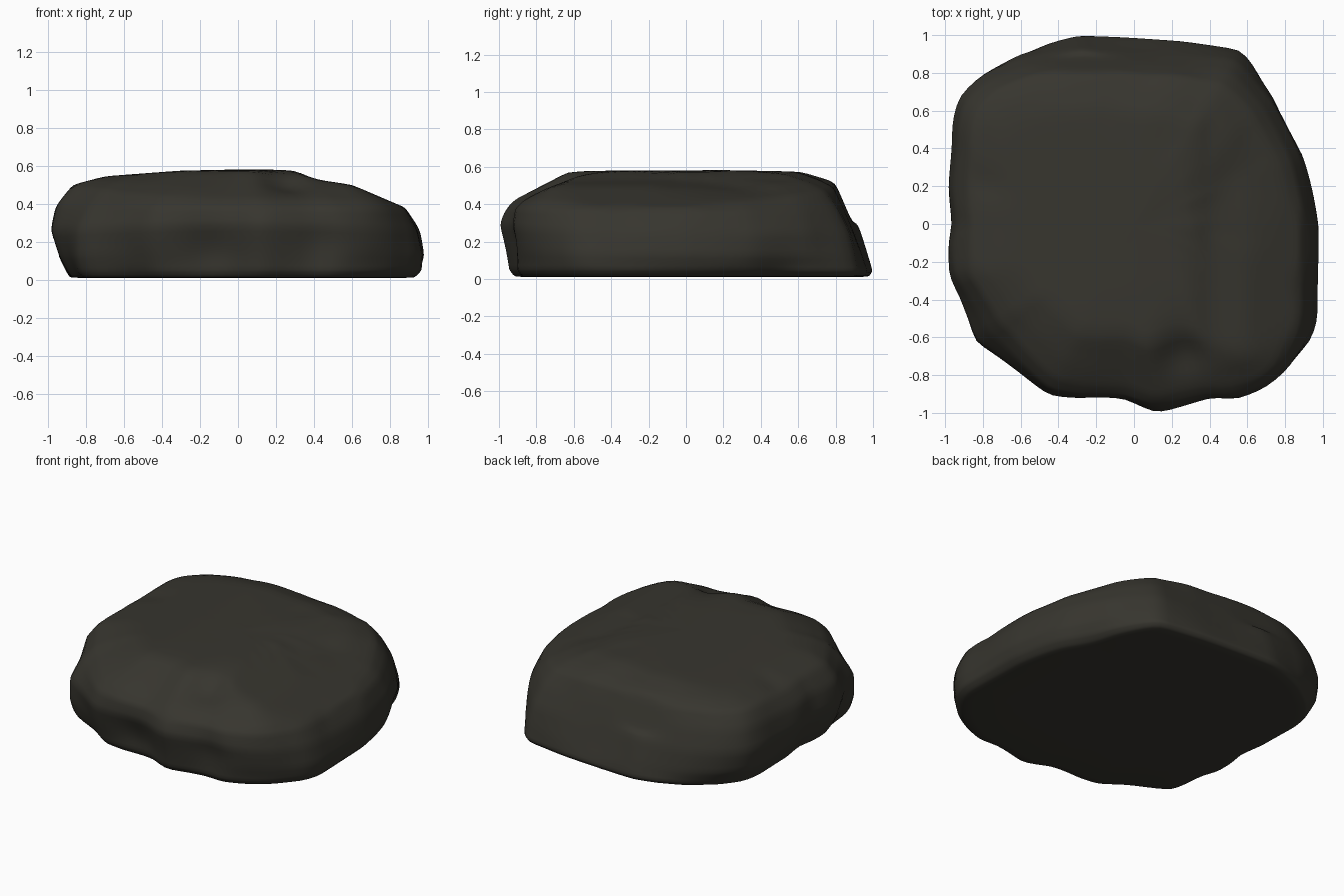
import bpy, bmesh, math
from mathutils import Vector, noise

if "Cube" in bpy.data.objects:
    bpy.data.objects.remove(bpy.data.objects["Cube"])

# Widest outline seen from above, counter-clockwise
OUTLINE = [(.97, 0), (.95, .12), (.90, .36), (.75, .68), (.61, .88), (.56, .925), (.25, .965),
           (-.30, 1.0), (-.45, .97), (-.62, .91), (-.81, .79), (-.93, .66), (-.965, .53),
           (-.985, .2), (-.965, 0), (-.985, -.12), (-.98, -.27), (-.92, -.39), (-.845, -.62),
           (-.60, -.79), (-.45, -.905), (-.28, -.935), (-.05, -.94), (.12, -1.0),
           (.27, -.96), (.40, -.935), (.53, -.945), (.69, -.87), (.81, -.78), (.95, -.61), (.985, -.5)]

# Side profiles, base to top: (inset from outline, height)
LEFT = [(.12, .012), (.10, .04), (.05, .12), (0, .26), (.03, .40), (.10, .495), (.20, .53), (.40, .56), (.65, .575)]
FRONT = [(.08, .012), (.05, .05), (.03, .15), (0, .29), (.03, .38), (.09, .43), (.20, .49), (.36, .575), (.65, .58)]
RIGHT = [(.06, .012), (.02, .05), (0, .13), (.02, .25), (.07, .36), (.13, .405), (.35, .485), (.55, .52), (.68, .575)]
BACK = [(.02, .012), (0, .04), (.03, .12), (.08, .25), (.135, .38), (.19, .495), (.26, .53), (.40, .575), (.65, .58)]

# Corner changes: angle, width, added inset per level
CORNERS = [(60, .16, (0, 0, 0, 0, .02, .04, .04, .02, 0)),
           (33, .24, (.05, .04, .01, -.02, -.01, 0, 0, 0, 0)),
           (-25, .20, (0, 0, .01, .03, .05, .06, .03, 0, 0)),
           (-48, .15, (0, 0, 0, 0, -.02, -.04, -.08, -.05, 0)),
           (139, .25, (0, 0, -.03, -.03, -.03, -.03, -.02, 0, 0)),
           (217, .22, (-.05, -.05, -.035, .01, .06, .07, .06, .04, .02))]

# Highest surface along x and along y
CAP_X = [(-1, .30), (-.95, .40), (-.87, .50), (-.70, .545), (-.30, .575), (.28, .585), (.40, .53), (.60, .50), (.88, .38), (1, .2)]
CAP_Y = [(-1, .31), (-.93, .42), (-.80, .49), (-.62, .585), (.60, .585), (.70, .56), (.80, .51), (.86, .37), (1, .06)]

# Dents: centre, radius, push
DENTS = [((.25, -.68, .52), .12, (0, .01, -.04)),
         ((.52, .24, .50), .13, (0, 0, -.02)),
         ((-.15, -.95, .15), .16, (0, .05, 0)),
         ((.45, -.95, .2), .12, (0, .03, 0)),
         ((-.8, .22, .53), .10, (0, 0, -.02))]
SEGMENTS, STEPS = 128, 4


def outline_radius(a):
    """Distance from centre to the outline in direction a."""
    d = Vector((math.cos(a), math.sin(a)))
    for i, p in enumerate(OUTLINE):
        p, q = Vector(p), Vector(OUTLINE[(i + 1) % len(OUTLINE)])
        e = q - p
        den = d.x * e.y - d.y * e.x
        if abs(den) < 1e-9:
            continue
        t = (p.x * e.y - p.y * e.x) / den
        s = (p.x * d.y - p.y * d.x) / den
        if t > 0 and -1e-6 <= s <= 1 + 1e-6:
            return t
    return 1.0


def profile_at(a, k):
    """Blend the four profiles by direction at level k."""
    c, s = math.cos(a), math.sin(a)
    i = min(int(k), len(LEFT) - 2)
    f = k - i
    mix = lambda p: Vector(p[i]).lerp(Vector(p[i + 1]), f)
    v = mix(RIGHT if c > 0 else LEFT) * c * c + mix(BACK if s > 0 else FRONT) * s * s
    for angle, width, add in CORNERS:
        off = math.remainder(a - math.radians(angle), 2 * math.pi)
        v.x += (add[i] * (1 - f) + add[i + 1] * f) * math.exp(-(off / width) ** 2)
    return v


def cap(table, t):
    """Height limit read from a table."""
    for (a, za), (b, zb) in zip(table, table[1:]):
        if t <= b:
            return za + (zb - za) * max(0, (t - a) / (b - a))
    return table[-1][1]


def weather(p):
    """Dents, gentle lumps and the height limits."""
    q = p.copy()
    for c, r, push in DENTS:
        q += Vector(push) * math.exp(-((p - Vector(c)).length / r) ** 2)
    if p.z > .06:
        out = Vector((p.x, p.y, 0)) * .5 + Vector((0, 0, .35 if p.z > .45 else 0))
        lump = noise.noise(p * 3.5 + Vector((4, 1, 7))) + .4 * noise.noise(p * 8)
        q += out * .012 * lump
    if p.z > .3:
        q.z = min(q.z, max(.3, cap(CAP_X, q.x)), max(.3, cap(CAP_Y, q.y)))
    return q


# Rock body: stacked rings
bm = bmesh.new()
angles = [2 * math.pi * i / SEGMENTS for i in range(SEGMENTS)]
radii = [outline_radius(a) * 1.006 for a in angles]
rings = []
base = [r - profile_at(a, 0).x for a, r in zip(angles, radii)]
for f in (.4, .8, .96):                              # underside
    rings.append([Vector((math.cos(a) * b * f, math.sin(a) * b * f, .01))
                  for a, b in zip(angles, base)])
for j in range((len(LEFT) - 1) * STEPS + 1):         # sides and shoulder
    ring = []
    for a, r in zip(angles, radii):
        v = profile_at(a, j / STEPS)
        ring.append(Vector((math.cos(a) * (r - v.x), math.sin(a) * (r - v.x), v.y)))
    rings.append(ring)
last = rings[-1]
for f in (.8, .6, .4, .2):                           # flat crown
    rings.append([Vector((p.x * f, p.y * f, .583 + (p.z - .583) * f)) for p in last])

grid = [[bm.verts.new(weather(p)) for p in ring] for ring in rings]
for lo, hi in zip(grid, grid[1:]):
    for i in range(SEGMENTS):
        n = (i + 1) % SEGMENTS
        bm.faces.new((lo[i], lo[n], hi[n], hi[i]))
bottom, top = bm.verts.new((0, 0, .01)), bm.verts.new((0, 0, .583))
for i in range(SEGMENTS):
    n = (i + 1) % SEGMENTS
    bm.faces.new((bottom, grid[0][n], grid[0][i]))
    bm.faces.new((top, grid[-1][i], grid[-1][n]))
for _ in range(2):
    bmesh.ops.smooth_vert(bm, verts=bm.verts, factor=.4, use_axis_x=True, use_axis_y=True, use_axis_z=True)
bmesh.ops.recalc_face_normals(bm, faces=bm.faces)
for face in bm.faces:
    face.smooth = True

mesh = bpy.data.meshes.new("rock")
bm.to_mesh(mesh)
bm.free()
rock = bpy.data.objects.new("rock", mesh)
bpy.context.collection.objects.link(rock)

# Dark stone colour
stone = bpy.data.materials.new("dark stone")
stone.diffuse_color = (.038, .036, .028, 1)
stone.use_nodes = True
stone.node_tree.nodes["Principled BSDF"].inputs["Base Color"].default_value = stone.diffuse_color
mesh.materials.append(stone)
